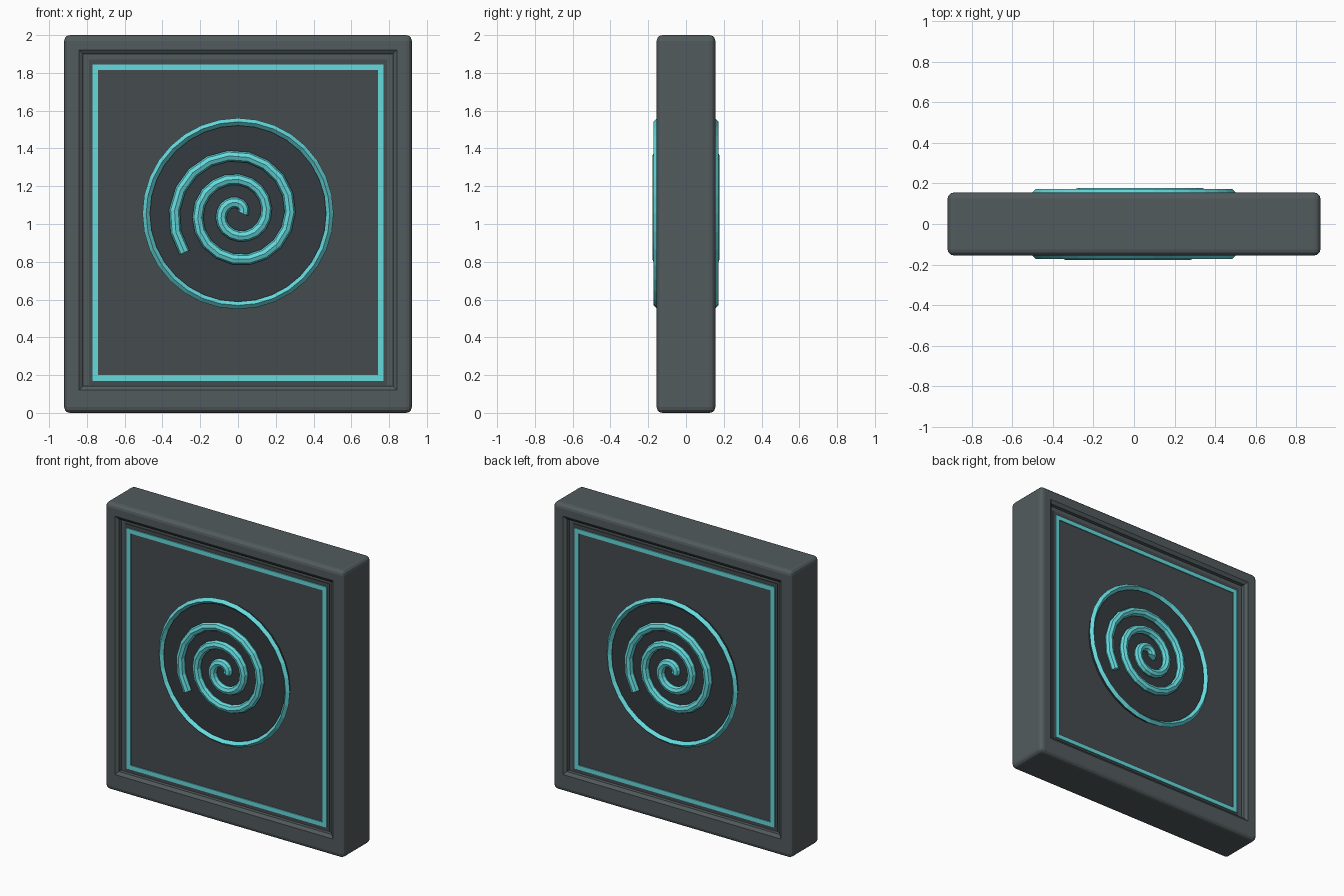
import bpy, bmesh, math
from mathutils import Matrix, Vector

if "Cube" in bpy.data.objects:
    bpy.data.objects.remove(bpy.data.objects["Cube"])


def material(name, rgb):
    m = bpy.data.materials.new(name)
    m.diffuse_color = (*rgb, 1)
    m.use_nodes = True
    m.node_tree.nodes["Principled BSDF"].inputs["Base Color"].default_value = m.diffuse_color
    return m


STONE = material("stone", (0.085, 0.105, 0.11))
SLATE = material("slate", (0.06, 0.07, 0.077))
DARK = material("dark_slate", (0.035, 0.043, 0.05))
TEAL = material("teal", (0.13, 0.70, 0.72))
CZ = 1.055  # height of the emblem centre


def finish(name, bm, mat, turn=0.0, smooth=None):
    bmesh.ops.recalc_face_normals(bm, faces=bm.faces)
    bm.transform(Matrix.Rotation(turn, 4, 'Z'))
    me = bpy.data.meshes.new(name)
    bm.to_mesh(me)
    bm.free()
    me.materials.append(mat)
    ob = bpy.data.objects.new(name, me)
    bpy.context.collection.objects.link(ob)
    if smooth:
        bpy.ops.object.select_all(action='DESELECT')
        ob.select_set(True)
        bpy.context.view_layer.objects.active = ob
        bpy.ops.object.shade_smooth_by_angle(angle=math.radians(smooth))
    return ob


def add_box(bm, x0, x1, y0, y1, z0, z1):
    m = (Matrix.Translation(((x0 + x1) / 2, (y0 + y1) / 2, (z0 + z1) / 2))
         @ Matrix.Diagonal((x1 - x0, y1 - y0, z1 - z0, 1)))
    bmesh.ops.create_cube(bm, size=1, matrix=m)


def sweep(bm, path, radius, sides, closed=False):
    """Tube along a path lying in the XZ plane."""
    n, rings = len(path), []
    for i, p in enumerate(path):
        a = path[(i - 1) % n] if closed or i else p
        b = path[(i + 1) % n] if closed or i < n - 1 else p
        side = (b - a).normalized().cross(Vector((0, 1, 0)))
        rings.append([bm.verts.new(p + side * radius * math.cos(t) + Vector((0, radius * math.sin(t), 0)))
                      for t in (2 * math.pi * k / sides for k in range(sides))])
    for i in range(n if closed else n - 1):
        r, s = rings[i], rings[(i + 1) % n]
        for k in range(sides):
            j = (k + 1) % sides
            bm.faces.new((r[k], r[j], s[j], s[k]))
    if not closed:
        bm.faces.new(rings[0])
        bm.faces.new(rings[-1])


# Frame: rounded slab with a recess on both faces
bm = bmesh.new()
add_box(bm, -0.92, 0.92, -0.155, 0.155, 0, 2)
bmesh.ops.bevel(bm, geom=bm.edges[:], offset=0.03, segments=3, profile=0.5, affect='EDGES')
bmesh.ops.recalc_face_normals(bm, faces=bm.faces)
faces = [f for f in bm.faces if abs(f.normal.y) > 0.999 and f.calc_area() > 1]
bmesh.ops.inset_individual(bm, faces=faces, thickness=0.07)
for f in faces:
    for v in f.verts:
        v.co.z = max(v.co.z, 0.12)
bmesh.ops.inset_individual(bm, faces=faces, thickness=0.03, depth=-0.015)
for f in faces:
    s = 1 if f.normal.y > 0 else -1
    low = bmesh.ops.extrude_discrete_faces(bm, faces=[f])["faces"]
    for v in low[0].verts:
        v.co.y = s * 0.115
finish("frame", bm, STONE)

# Inner panel
bm = bmesh.new()
add_box(bm, -0.79, 0.79, -0.12, 0.12, 0.148, 1.87)
finish("panel", bm, SLATE)

for label, turn in (("front", 0.0), ("back", math.pi)):
    # Thin border strip
    bm = bmesh.new()
    for z0, z1 in ((0.17, 0.2), (1.815, 1.845)):
        add_box(bm, -0.77, 0.77, -0.127, -0.11, z0, z1)
    for x0, x1 in ((-0.77, -0.74), (0.74, 0.77)):
        add_box(bm, x0, x1, -0.127, -0.11, 0.2, 1.815)
    finish(label + "_border", bm, TEAL, turn)

    # Dark disc behind the spiral
    bm = bmesh.new()
    bmesh.ops.create_cone(bm, cap_ends=True, segments=32, radius1=0.486, radius2=0.486, depth=0.03,
                          matrix=Matrix.Translation((0, -0.12, CZ)) @ Matrix.Rotation(math.pi / 2, 4, 'X'))
    finish(label + "_disc", bm, DARK, turn)

    # Ring round the disc
    bm = bmesh.new()
    path = [Vector((0.486 * math.cos(a), -0.152, CZ + 0.486 * math.sin(a)))
            for a in (2 * math.pi * i / 32 for i in range(32))]
    sweep(bm, path, 0.02, 4, closed=True)
    finish(label + "_ring", bm, TEAL, turn)

    # Spiral tube, about 2.6 turns
    bm = bmesh.new()
    path = []
    for i in range(49):
        t = 2.6 * i / 48
        r, a = 0.025 + 0.125 * t, 2 * math.pi * t
        path.append(Vector((r * math.cos(a), -0.149, CZ + r * math.sin(a))))
    sweep(bm, path, 0.029, 8)
    finish(label + "_spiral", bm, TEAL, turn)
